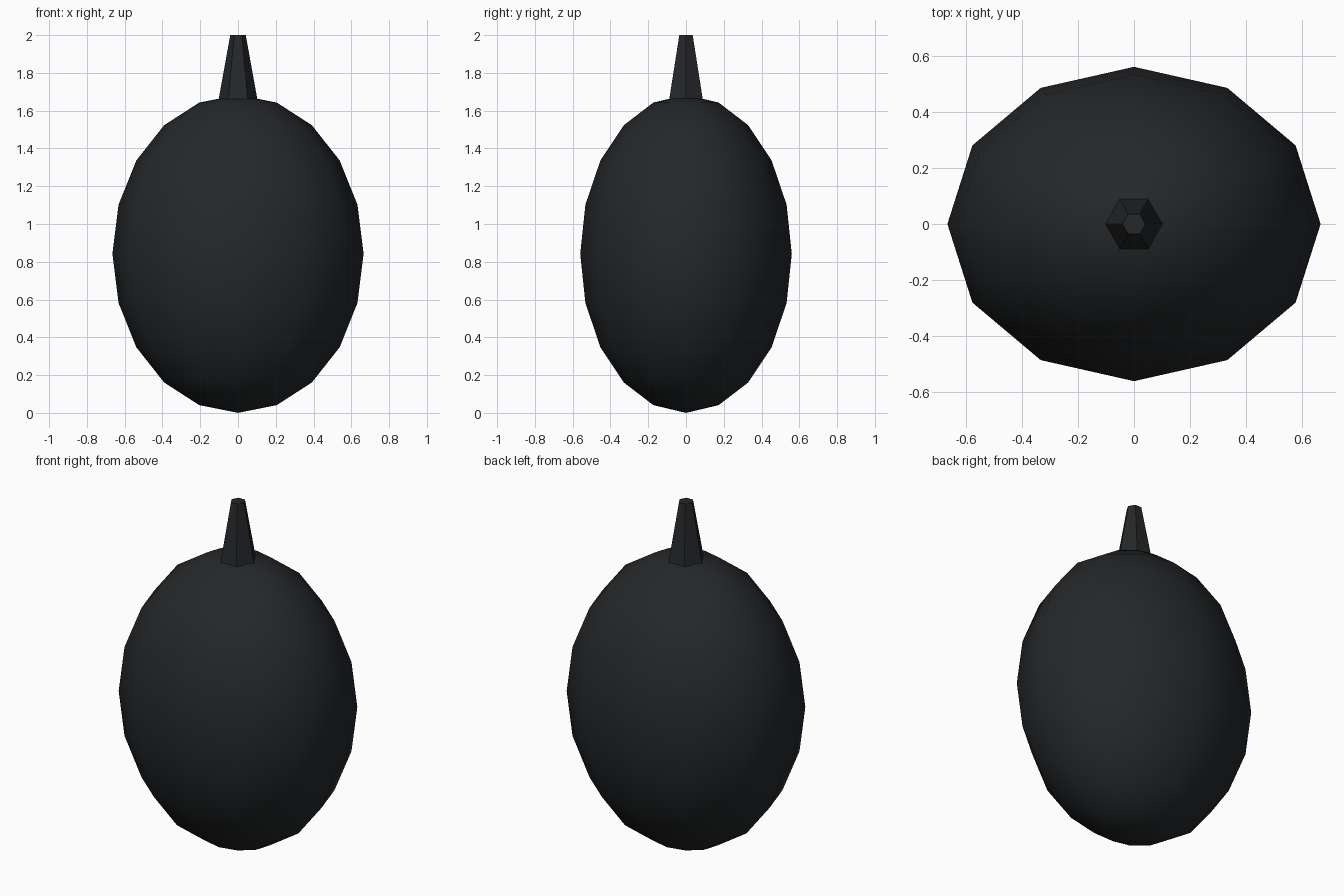
import bpy
from math import radians

if "Cube" in bpy.data.objects:
    bpy.data.objects.remove(bpy.data.objects["Cube"])

dark = bpy.data.materials.new("dark_skin")
dark.diffuse_color = (0.018, 0.02, 0.022, 1)
dark.use_nodes = True
dark.node_tree.nodes["Principled BSDF"].inputs["Base Color"].default_value = dark.diffuse_color

# Egg-shaped body
bpy.ops.mesh.primitive_uv_sphere_add(segments=12, ring_count=10, radius=1, location=(0, 0, 0.845))
body = bpy.context.object
body.name = "body"
body.scale = (0.665, 0.56, 0.842)
bpy.ops.object.transform_apply(location=False, rotation=False, scale=True)
bpy.ops.object.shade_smooth()
body.data.materials.append(dark)
# settle the body on the ground
body.location.z = -min(v.co.z for v in body.data.vertices)

# Tapered six-sided stem, corners on the x axis
bottom, top = 1.663, 2.0
bpy.ops.mesh.primitive_cone_add(vertices=6, radius1=0.102, radius2=0.041, depth=top - bottom,
                                location=(0, 0, (bottom + top) / 2), rotation=(0, 0, radians(30)))
stem = bpy.context.object
stem.name = "stem"
bpy.ops.object.transform_apply(location=False, rotation=True, scale=False)
bpy.ops.object.shade_smooth_by_angle(angle=radians(30))
stem.data.materials.append(dark)
